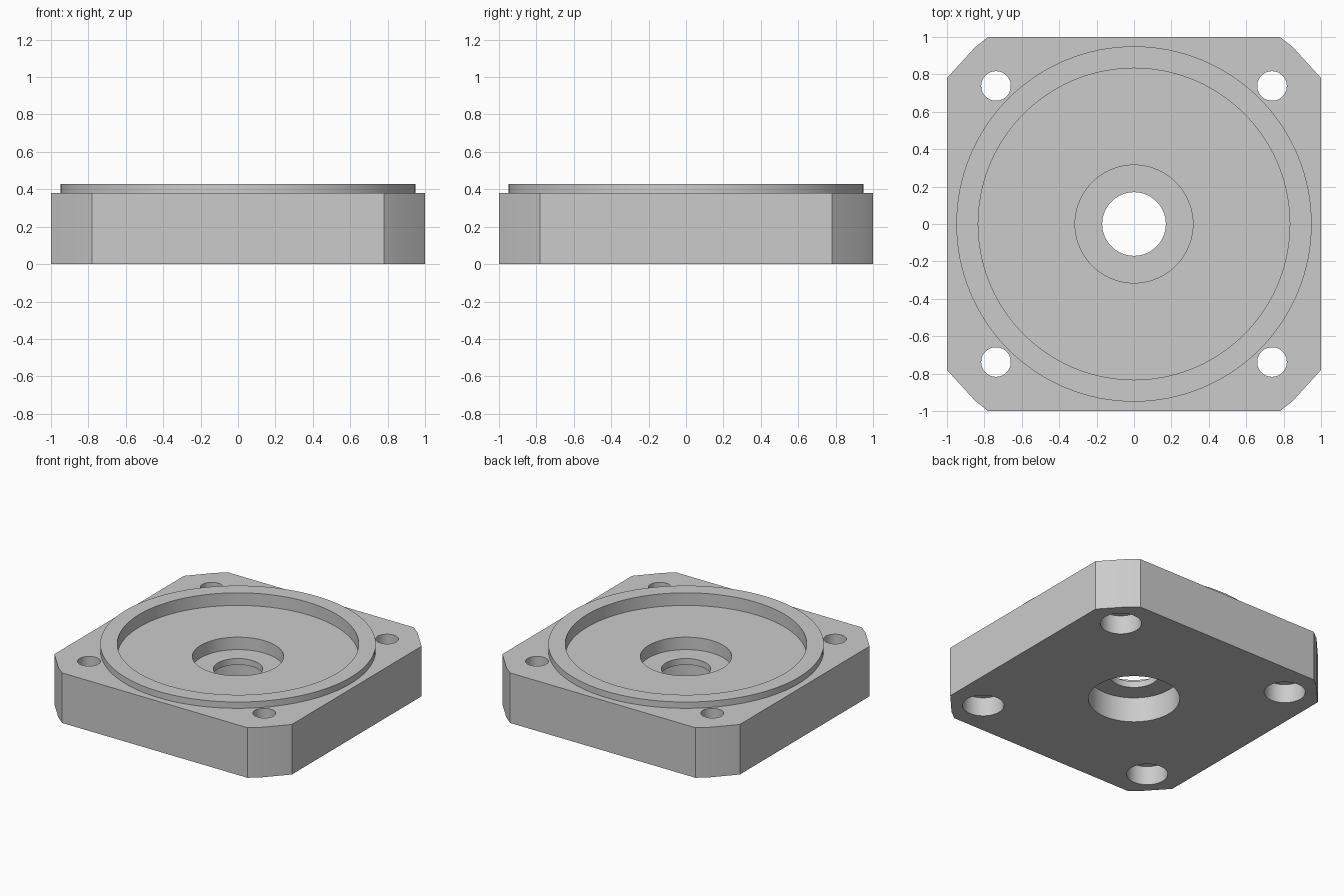
import bpy
import bmesh
import math

cube = bpy.data.objects.get("Cube")
if cube:
    bpy.data.objects.remove(cube, do_unlink=True)

# Levels and radii
PLATE_TOP, BOSS_TOP, RECESS_FLOOR = 0.381, 0.429, 0.333
WEB_TOP, WEB_BOTTOM = 0.238, 0.19
BOLT_POS, HEAD_DEPTH = 0.738, 0.143

grey = bpy.data.materials.new("plain grey")
grey.use_nodes = True
colour = (0.6, 0.6, 0.6, 1)
grey.diffuse_color = colour
grey.node_tree.nodes["Principled BSDF"].inputs["Base Color"].default_value = colour


def prism(name, outline, z0, z1):
    """Extrude a closed xy outline from z0 to z1."""
    bm = bmesh.new()
    face = bm.faces.new([bm.verts.new((x, y, z0)) for x, y in outline])
    top = bmesh.ops.extrude_face_region(bm, geom=[face])["geom"]
    verts = [v for v in top if isinstance(v, bmesh.types.BMVert)]
    bmesh.ops.translate(bm, verts=verts, vec=(0, 0, z1 - z0))
    bmesh.ops.recalc_face_normals(bm, faces=bm.faces)
    mesh = bpy.data.meshes.new(name)
    bm.to_mesh(mesh)
    bm.free()
    mesh.materials.append(grey)
    obj = bpy.data.objects.new(name, mesh)
    bpy.context.collection.objects.link(obj)
    return obj


def disc(name, radius, z0, z1, x=0, y=0, sides=96):
    turn = 2 * math.pi / sides
    ring = [(x + radius * math.cos(i * turn), y + radius * math.sin(i * turn))
            for i in range(sides)]
    return prism(name, ring, z0, z1)


def combine(target, tool, operation):
    """Apply a boolean and remove the tool."""
    bpy.context.view_layer.objects.active = target
    mod = target.modifiers.new("boolean", "BOOLEAN")
    mod.operation = operation
    mod.solver = "EXACT"
    mod.object = tool
    bpy.ops.object.modifier_apply(modifier=mod.name)
    bpy.data.objects.remove(tool, do_unlink=True)


# Square plate with softly faceted corners
corner = [(1, 0.78), (0.85, 0.945), (0.78, 1)]
outline = []
for sx, sy in ((1, 1), (-1, 1), (-1, -1), (1, -1)):
    points = [(x * sx, y * sy) for x, y in corner]
    outline += points if sx * sy > 0 else points[::-1]
plate = prism("mounting_plate", outline, 0, PLATE_TOP)

# Raised round boss
combine(plate, disc("boss", 0.95, 0.2, BOSS_TOP, sides=128), "UNION")

# Recess, bearing seats above and below the thin web, and shaft hole
cuts = [
    ("recess", 0.833, RECESS_FLOOR, 0.6),
    ("upper_seat", 0.315, WEB_TOP, 0.6),
    ("lower_seat", 0.315, -0.1, WEB_BOTTOM),
    ("shaft_hole", 0.17, -0.1, 0.6),
]
for cut in cuts:
    combine(plate, disc(*cut), "DIFFERENCE")

# Bolt holes, counterbored from below
for sx in (-1, 1):
    for sy in (-1, 1):
        x, y = sx * BOLT_POS, sy * BOLT_POS
        combine(plate, disc("bolt_hole", 0.079, -0.1, 0.6, x, y, 48), "DIFFERENCE")
        combine(plate, disc("bolt_head", 0.142, -0.1, HEAD_DEPTH, x, y, 48), "DIFFERENCE")

# Smooth round walls, sharp rims
bpy.ops.object.select_all(action="DESELECT")
plate.select_set(True)
bpy.context.view_layer.objects.active = plate
bpy.ops.object.shade_smooth_by_angle(angle=math.radians(30))
